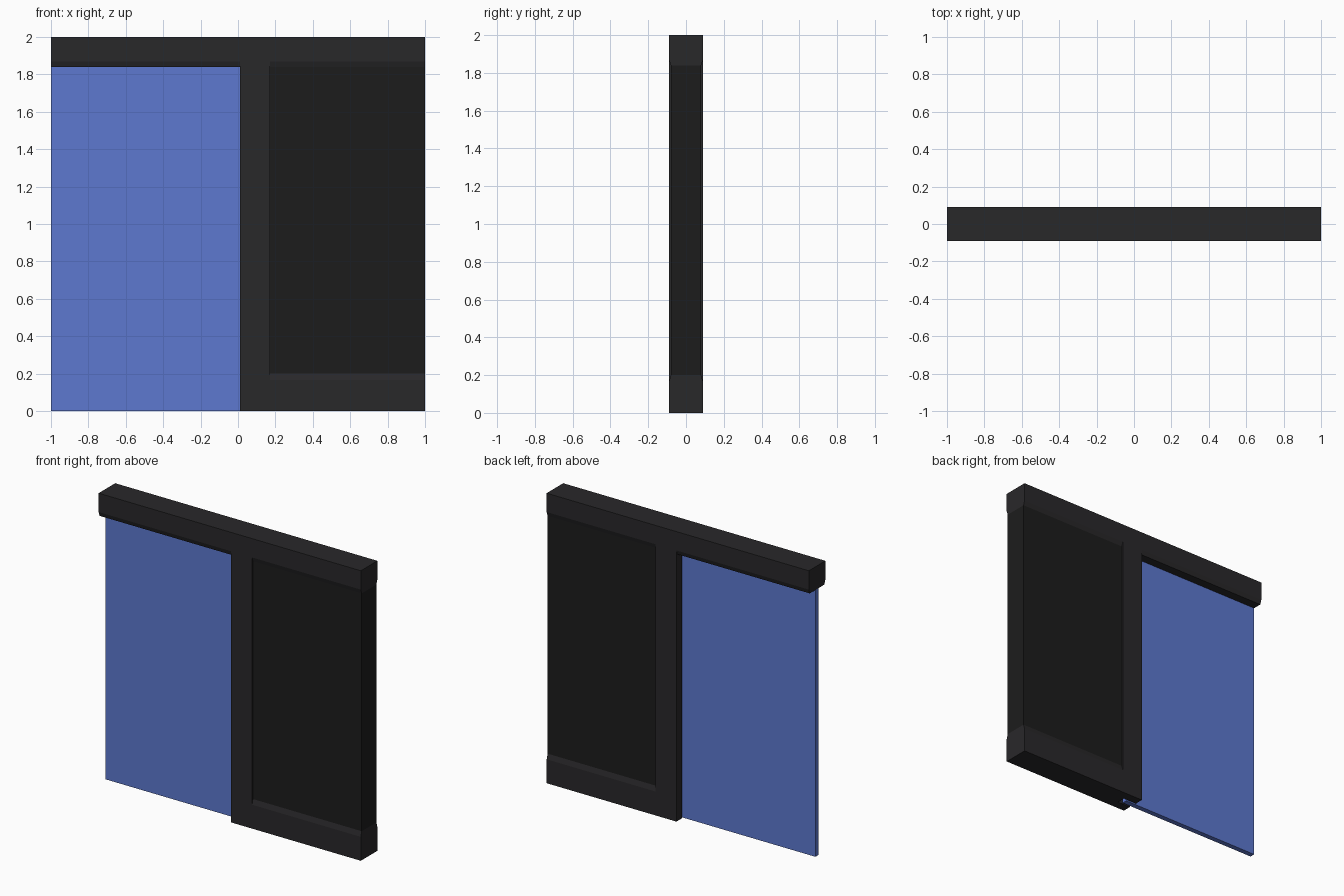
import bpy, bmesh

if "Cube" in bpy.data.objects:
    bpy.data.objects.remove(bpy.data.objects["Cube"])


def material(name, rgb):
    m = bpy.data.materials.new(name)
    m.diffuse_color = (*rgb, 1)
    m.use_nodes = True
    m.node_tree.nodes["Principled BSDF"].inputs["Base Color"].default_value = m.diffuse_color
    return m


FRAME = material("dark_frame", (0.022, 0.021, 0.023))
INFILL = material("dark_infill", (0.012, 0.012, 0.012))
BLUE = material("blue_panel", (0.11, 0.19, 0.63))


def prism(name, profile, axis, lo, hi, mat):
    """Extrude a 2D profile along x (profile is y,z) or z (profile is x,y)."""
    bm = bmesh.new()
    place = (lambda p: (lo, *p)) if axis == "x" else (lambda p: (*p, lo))
    face = bm.faces.new([bm.verts.new(place(p)) for p in profile])
    ext = bmesh.ops.extrude_face_region(bm, geom=[face])
    d = hi - lo
    bmesh.ops.translate(bm, vec=(d, 0, 0) if axis == "x" else (0, 0, d),
                        verts=[g for g in ext["geom"] if isinstance(g, bmesh.types.BMVert)])
    bmesh.ops.recalc_face_normals(bm, faces=bm.faces)
    mesh = bpy.data.meshes.new(name)
    bm.to_mesh(mesh)
    bm.free()
    mesh.materials.append(mat)
    ob = bpy.data.objects.new(name, mesh)
    bpy.context.collection.objects.link(ob)
    return ob


def rect(a0, a1, b0, b1):
    return [(a0, b0), (a1, b0), (a1, b1), (a0, b1)]


W, R = 0.09, 0.08      # half depth of frame, half depth of recessed wall

# header beam with sloped lower edges
prism("header", [(-W, 2), (W, 2), (W, 1.87), (R, 1.84), (-R, 1.84), (-W, 1.87)],
      "x", -1, 1, FRAME)

# bottom rail with sloped upper edges
prism("bottom_rail", [(-W, 0), (W, 0), (W, 0.165), (R, 0.2), (-R, 0.2), (-W, 0.165)],
      "x", 0.17, 1, FRAME)

# post with a vertical slot that receives the sliding panel
S = 0.03
prism("slotted_post", [(0.01, -W), (0.17, -W), (0.17, W), (0.01, W),
                       (0.01, S), (0.11, S), (0.11, -S), (0.01, -S)],
      "z", 0, 1.87, FRAME)

# recessed wall infill
prism("wall_infill", rect(0.17, 1, -R, R), "z", 0.2, 1.84, INFILL)

# sliding door panel
prism("sliding_panel", rect(-1, 0.08, -0.018, 0.018), "z", 0, 1.84, BLUE)
